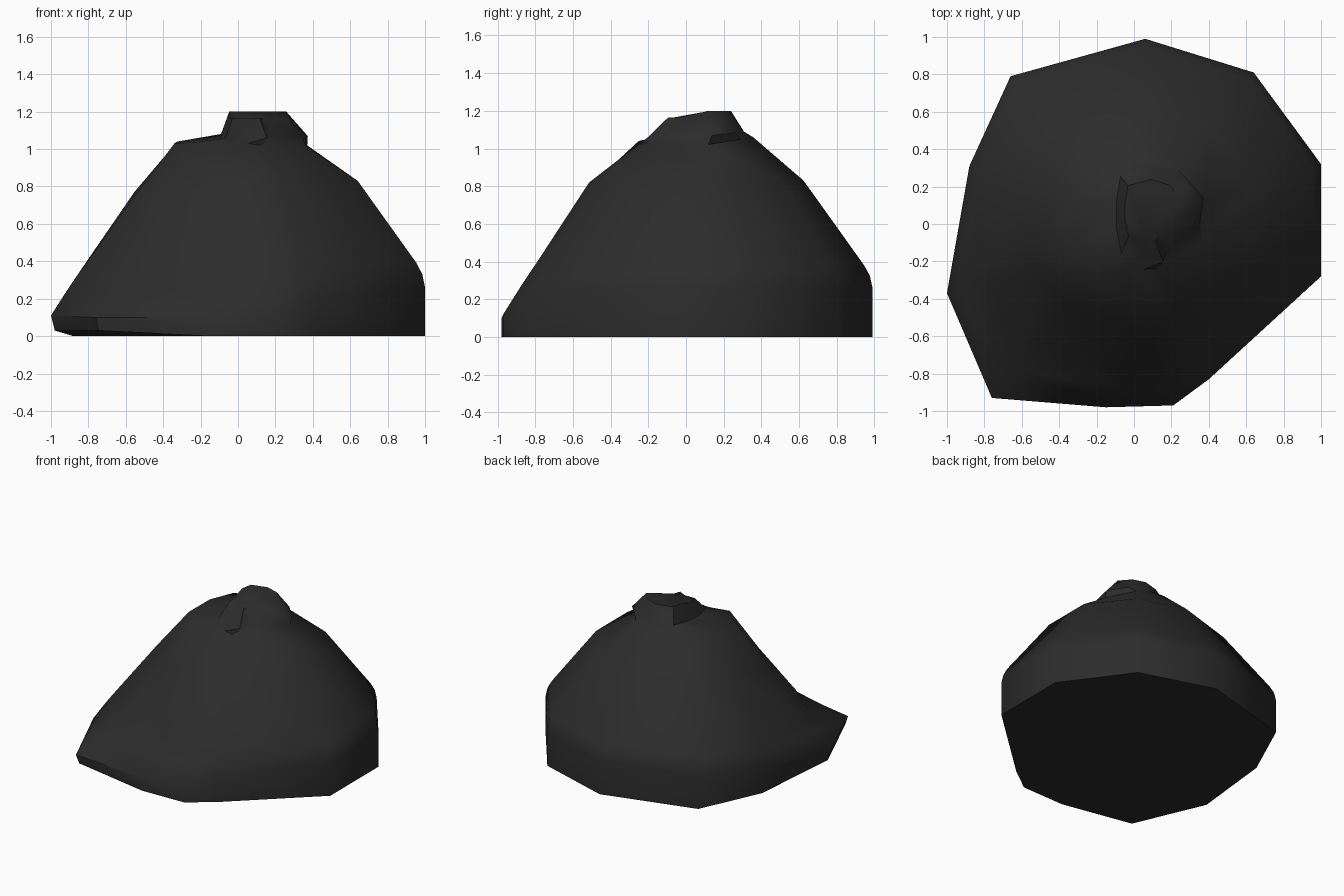
import bpy, bmesh, math

if "Cube" in bpy.data.objects:
    bpy.data.objects.remove(bpy.data.objects["Cube"])

# Base outline: x, y, rim height, then the scale and height of the shoulder, waist and crown rings
columns = [
    # x,    y,    rim,  s2,  z2,   s3,  z3,   s4,  z4
    (0.06, 0.99, 0.26, .955, .38, .63, .83, .36, 1.06),
    (0.64, 0.81, 0.26, .955, .38, .63, .83, .36, 1.05),
    (1.00, 0.32, 0.26, .955, .39, .64, .83, .37, 1.02),
    (1.00, -0.28, 0.26, .955, .39, .64, .83, .36, 1.02),
    (0.40, -0.83, 0.20, .90, .38, .58, .82, .29, 1.02),
    (0.21, -0.97, 0.12, .82, .39, .53, .82, .25, 1.03),
    (-0.15, -0.98, 0.10, .80, .37, .52, .80, .24, 1.03),
    (-0.76, -0.93, 0.10, .70, .32, .45, .72, .27, 1.04),
    (-1.00, -0.37, 0.11, .84, .35, .56, .74, .34, 1.03),
    (-0.88, 0.31, 0.22, .95, .36, .63, .77, .37, 1.04),
    (-0.66, 0.79, 0.26, .955, .38, .63, .82, .36, 1.05),
]
# Star-like dents around the knob
dents = [1, 1, 1.05, .95, .8, 1, .8, .85, .75, .85, 1]


def ring_points(level):
    pts = []
    for c, dent in zip(columns, dents):
        x, y, rim, s2, z2, s3, z3, s4, z4 = c
        if level == 0:
            lift = 0.03 if x < -0.7 and y < 0 else 0.0
            pts.append((x * (.98 if lift else 1), y * (.98 if lift else 1), lift))
        elif level == 1:
            pts.append((x, y, rim))
        elif level == 2:                     # rounded rim
            k = 0.6 * s2 + 0.4 + 0.012
            k = min(k, .99)
            pts.append((x * k, y * k, rim + (z2 - rim) * .55))
        elif level == 3:
            pts.append((x * s2, y * s2, z2))
        elif level == 4:
            pts.append((x * s3, y * s3, z3))
        elif level == 5:
            pts.append((x * s4, y * s4, z4))
        elif level == 6:                     # foot of the knob
            k = .26 * dent
            pts.append((.10 + x * k, .05 + y * k, 1.06 + .03 * max(y, 0)))
        else:                                # top of the knob
            k = .17 * dent
            pts.append((.08 + x * k, .07 + y * k, 1.20 if y > 0 else 1.165))
    return pts


# Mound: stacked rings bridged into one closed body
bm = bmesh.new()
rings = [[bm.verts.new(p) for p in ring_points(i)] for i in range(8)]
n = len(columns)
for low, high in zip(rings, rings[1:]):
    for i in range(n):
        j = (i + 1) % n
        bm.faces.new((low[i], low[j], high[j], high[i]))
bm.faces.new(rings[-1])
bm.faces.new(rings[0])
bmesh.ops.recalc_face_normals(bm, faces=bm.faces)
mesh = bpy.data.meshes.new("rock_mound")
bm.to_mesh(mesh)
bm.free()
mound = bpy.data.objects.new("rock_mound", mesh)
bpy.context.collection.objects.link(mound)

# Dark stone colour
mat = bpy.data.materials.new("dark_stone")
mat.diffuse_color = (0.025, 0.025, 0.025, 1)
mat.use_nodes = True
mat.node_tree.nodes["Principled BSDF"].inputs["Base Color"].default_value = mat.diffuse_color
mesh.materials.append(mat)

# Smooth slopes with a crisp base edge
bpy.context.view_layer.objects.active = mound
mound.select_set(True)
bpy.ops.object.shade_smooth_by_angle(angle=math.radians(50))
